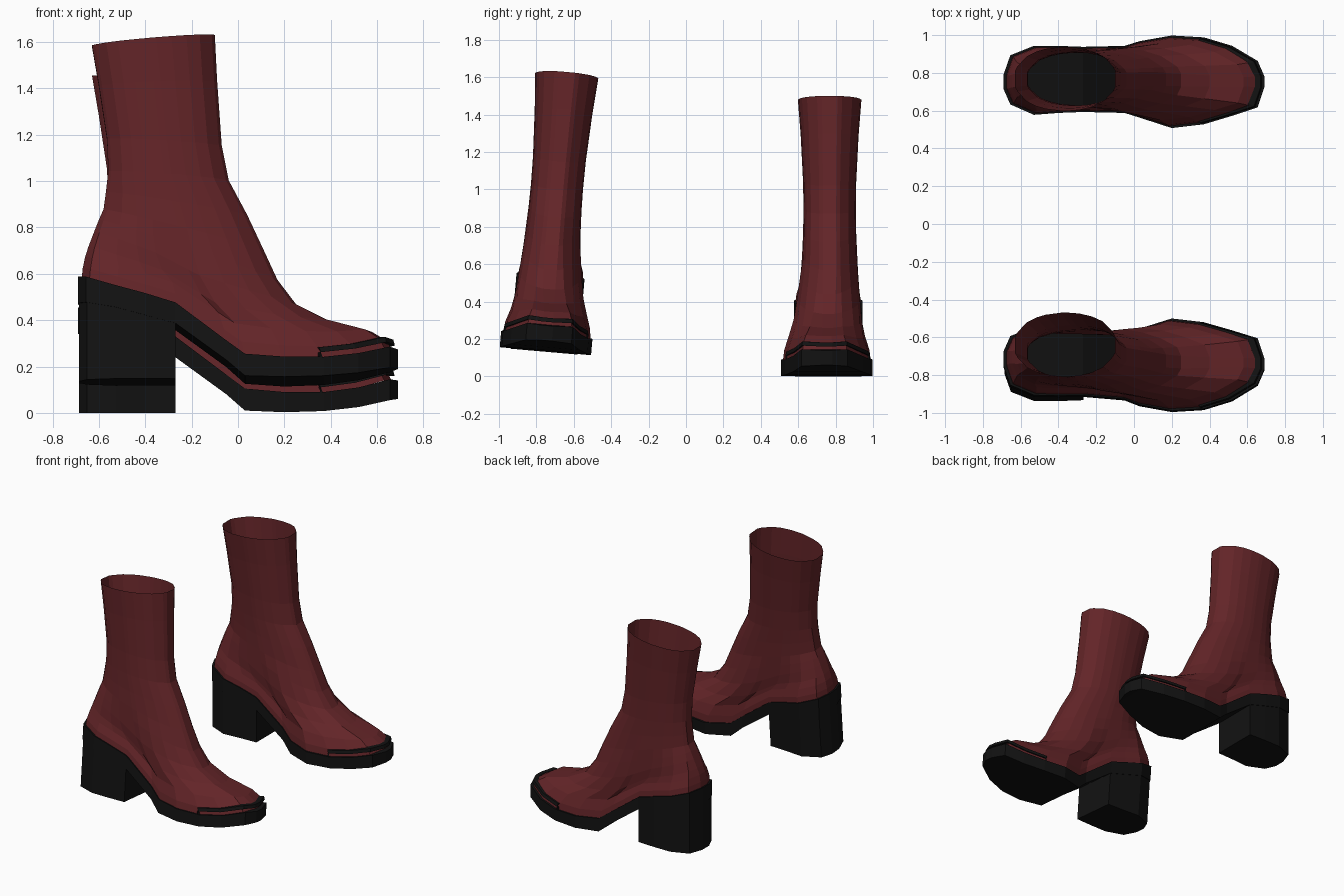
import bpy, bmesh, math
from mathutils import Matrix

if "Cube" in bpy.data.objects:
    bpy.data.objects.remove(bpy.data.objects["Cube"])

# Foot stations, heel to toe: x, inner y, outer y, sole top z, sole bottom z
FOOT = [
    (-.69, -.04, .04, .455, .34), (-.655, -.12, .14, .445, .335),
    (-.53, -.175, .19, .405, .31), (-.40, -.165, .19, .37, .275),
    (-.27, -.16, .185, .33, .24), (-.05, -.165, .19, .165, .08),
    (.03, -.19, .215, .105, .01), (.20, -.245, .245, .09, .003),
    (.37, -.225, .235, .09, .008), (.52, -.18, .19, .11, .025),
    (.655, -.135, .11, .145, .055), (.69, -.03, .03, .14, .06)]

# Upper rings, sole to cuff: back x, front x, back z, front z,
# flatness of the ring, blend foot->shaft outline, foot scale, shaft half width
RINGS = [
    (-.675, .665, .44, .135, 0, 0, .96, .15),
    (-.67, .645, .49, .175, .1, 0, .93, .15),
    (-.66, .58, .54, .215, .3, 0, .83, .15),
    (-.645, .40, .585, .26, .55, .3, .80, .155),
    (-.62, .25, .65, .335, .8, .6, .80, .155),
    (-.60, .17, .70, .44, 1, .8, .80, .15),
    (-.58, .11, .745, .57, 1, 1, 1, .147),
    (-.57, .04, .82, .72, 1, 1, 1, .142),
    (-.56, -.04, .91, .87, 1, 1, 1, .14),
    (-.565, -.07, 1.05, 1.02, 1, 1, 1, .142),
    (-.60, -.09, 1.28, 1.30, 1, 1, 1, .155),
    (-.63, -.10, 1.455, 1.50, 1, 1, 1, .17)]


def material(name, color):
    m = bpy.data.materials.new(name)
    m.diffuse_color = color
    m.use_nodes = True
    m.node_tree.nodes["Principled BSDF"].inputs["Base Color"].default_value = m.diffuse_color
    return m


LEATHER = material("red_leather", (.125, .018, .021, 1))
RUBBER = material("black_rubber", (.006, .006, .006, 1))


def finish(name, bm, mat, matrix):
    bmesh.ops.recalc_face_normals(bm, faces=bm.faces)
    me = bpy.data.meshes.new(name)
    bm.to_mesh(me)
    bm.free()
    me.materials.append(mat)
    ob = bpy.data.objects.new(name, me)
    ob.matrix_world = matrix
    bpy.context.collection.objects.link(ob)


def slab(name, stations, side, matrix):
    """Closed block from stations of (x, y0, y1, top z, bottom z)."""
    bm = bmesh.new()
    secs = [[bm.verts.new((x, side * y, z)) for y, z in
             ((a, t), (b, t), (b, lo), (a, lo))] for x, a, b, t, lo in stations]
    for p, q in zip(secs, secs[1:]):
        for k in range(4):
            bm.faces.new((p[k], p[(k + 1) % 4], q[(k + 1) % 4], q[k]))
    bm.faces.new(secs[0])
    bm.faces.new(secs[-1][::-1])
    finish(name, bm, RUBBER, matrix)


def ring_points(ring):
    xb, xf, zb, zf, flat, blend, scale, w = ring
    edges = ([], [])
    for x, a, b, top, _ in FOOT:
        u = (x + .69) / 1.38
        sag = .455 + u * (.14 - .455) - top
        z = zb + u * (zf - zb) - (1 - flat) * sag
        e = w * max(.25, (max(0, 1 - (2 * u - 1) ** 2)) ** .4)
        ya = (1 - blend) * a * scale + blend * (.015 - e)
        yb = (1 - blend) * b * scale + blend * (.015 + e)
        px = xb + u * (xf - xb)
        edges[0].append((px, ya, z))
        edges[1].append((px, yb, z))
    return edges[0] + edges[1][::-1]


def upper(name, side, matrix):
    bm = bmesh.new()
    loops = [[bm.verts.new((x, side * y, z)) for x, y, z in ring_points(r)]
             for r in RINGS]
    n = len(loops[0])
    for p, q in zip(loops, loops[1:]):
        for k in range(n):
            j = (k + 1) % n
            bm.faces.new((p[k], p[j], q[j], q[k]))
    finish(name, bm, LEATHER, matrix)


def toe_trim(name, side, matrix):
    """Raised square welt running round the toe, turned down at both ends."""
    toe = FOOT[8:]
    path = [(x, a * .965, t + .03) for x, a, _, t, _ in toe]
    path += [(x, b * .965, t + .03) for x, _, b, t, _ in toe[::-1]]
    path = [(x - .02, y, z) for x, y, z in path]
    ends = [(p[0], p[1], .085) for p in (path[0], path[-1])]
    path = [ends[0]] + path + [ends[1]]
    bm = bmesh.new()
    secs = []
    for i, (x, y, z) in enumerate(path):
        down = i in (0, len(path) - 1)
        secs.append([bm.verts.new((x * kx + dx, side * y * ky, z + dz))
                     for kx, ky, dx, dz in (
                         (1, 1.02, 0 if down else .006, -.01),
                         (1, 1.0, 0 if not down else .02, .012 if not down else -.01),
                         (1, .88, -.03 if not down else .02, .012 if not down else -.01),
                         (1, .88, -.03 if not down else 0, -.01))])
    for p, q in zip(secs, secs[1:]):
        for k in range(4):
            bm.faces.new((p[k], p[(k + 1) % 4], q[(k + 1) % 4], q[k]))
    bm.faces.new(secs[0])
    bm.faces.new(secs[-1][::-1])
    finish(name, bm, RUBBER, matrix)


def boot(prefix, side, matrix):
    upper(prefix + "_upper", side, matrix)
    slab(prefix + "_sole", FOOT, side, matrix)
    # block heel: the rear of the sole outline dropped to the ground
    heel = [(x * .995, a * .98, b * .98, lo + .01, 0) for x, a, b, _, lo in FOOT[:5]]
    slab(prefix + "_heel", heel, side, matrix)
    toe_trim(prefix + "_toe_trim", side, matrix)


# One boot stands upright, its mirrored partner is lifted and tilted inward
boot("standing_boot", 1, Matrix.Translation((0, .753, 0)))
boot("lifted_boot", -1, Matrix.Translation((0, -.752, .132))
     @ Matrix.Rotation(math.radians(-5), 4, 'X'))
